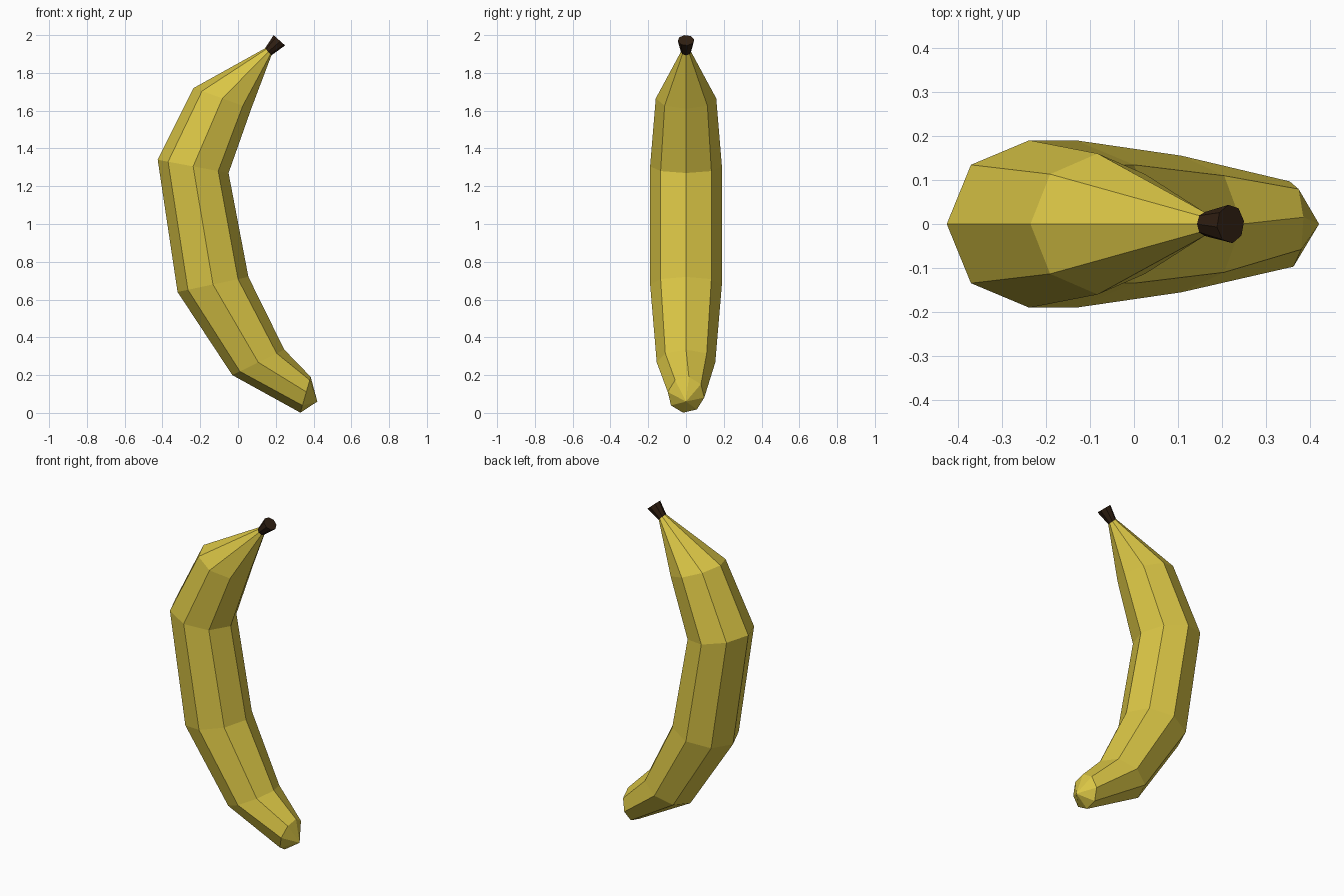
import bpy, bmesh, math

if "Cube" in bpy.data.objects:
    bpy.data.objects.remove(bpy.data.objects["Cube"])

SIDES = 8


def material(name, rgb):
    m = bpy.data.materials.new(name)
    m.diffuse_color = (*rgb, 1)
    m.use_nodes = True
    m.node_tree.nodes["Principled BSDF"].inputs["Base Color"].default_value = m.diffuse_color
    return m


def loft(name, rings, mat, end_tip=None, cap_start=False, cap_end=False):
    """Skin tilted octagons: (outer x, z), (inner x, z), depth radius, twist."""
    bm = bmesh.new()
    loops = []
    for (ox, oz), (ix, iz), ry, twist in rings:
        cx, cz, ux, uz = (ox + ix) / 2, (oz + iz) / 2, (ix - ox) / 2, (iz - oz) / 2
        loop = []
        for i in range(SIDES):
            a = math.tau * i / SIDES + math.radians(twist)
            c, s = math.cos(a), math.sin(a)
            loop.append(bm.verts.new((cx + ux * c, ry * s, cz + uz * c)))
        loops.append(loop)
    for a, b in zip(loops, loops[1:]):
        for i in range(SIDES):
            j = (i + 1) % SIDES
            bm.faces.new((a[i], a[j], b[j], b[i]))
    if end_tip:
        tip = bm.verts.new(end_tip)
        for i in range(SIDES):
            bm.faces.new((loops[-1][i], loops[-1][(i + 1) % SIDES], tip))
    if cap_start:
        bm.faces.new(loops[0])
    if cap_end:
        bm.faces.new(loops[-1])
    bmesh.ops.recalc_face_normals(bm, faces=bm.faces[:])
    mesh = bpy.data.meshes.new(name)
    bm.to_mesh(mesh)
    bm.free()
    mesh.materials.append(mat)
    ob = bpy.data.objects.new(name, mesh)
    bpy.context.collection.objects.link(ob)
    return ob


yellow = material("banana yellow", (0.70, 0.56, 0.06))
brown = material("dark brown", (0.03, 0.014, 0.006))

neck = ((0.143, 1.930), (0.177, 1.893), 0.027, 0)

# Curved peel from the neck down to the blunt lower tip
loft("peel", [
    neck,
    ((-0.235, 1.72), (0.07, 1.61), 0.16, 0),
    ((-0.425, 1.34), (-0.05, 1.27), 0.19, 0),
    ((-0.32, 0.64), (0.055, 0.72), 0.19, 0),
    ((-0.03, 0.20), (0.245, 0.335), 0.155, 0),
    ((0.33, 0.0), (0.385, 0.192), 0.098, 9),
], yellow, end_tip=(0.42, 0, 0.06))

# Flared stem
loft("stem", [
    neck,
    ((0.188, 2.0), (0.25, 1.945), 0.044, 9),
], brown, cap_start=True, cap_end=True)
